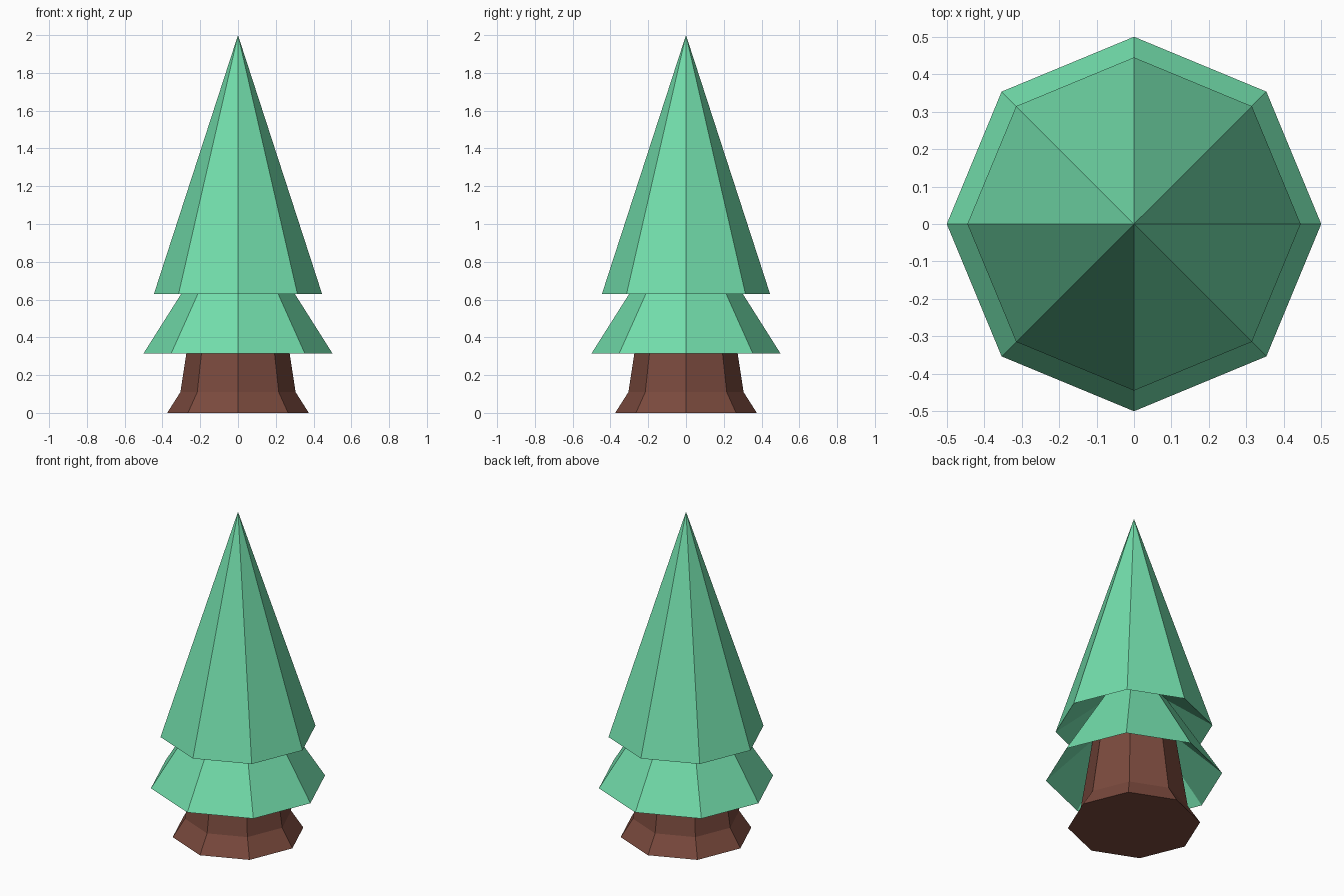
import bpy, bmesh, math

if "Cube" in bpy.data.objects:
    bpy.data.objects.remove(bpy.data.objects["Cube"])

SIDES = 8


def material(name, color):
    mat = bpy.data.materials.new(name)
    mat.diffuse_color = color
    mat.use_nodes = True
    mat.node_tree.nodes["Principled BSDF"].inputs["Base Color"].default_value = mat.diffuse_color
    return mat


def lathe(name, profile, mat):
    """Spin a (radius, z) profile into a faceted eight-sided part."""
    bm = bmesh.new()
    rings = []
    for r, z in profile:
        if r == 0:
            rings.append([bm.verts.new((0, 0, z))] * SIDES)
        else:
            rings.append([bm.verts.new((r * math.cos(math.tau * i / SIDES),
                                        r * math.sin(math.tau * i / SIDES), z))
                          for i in range(SIDES)])
    for low, high in zip(rings, rings[1:]):
        for i in range(SIDES):
            j = (i + 1) % SIDES
            corners = [low[i], low[j], high[j], high[i]]
            bm.faces.new(list(dict.fromkeys(corners)))
    mesh = bpy.data.meshes.new(name)
    # Close the flat base where the part stands on the ground
    if profile[0][1] == 0:
        bm.faces.new(rings[0][::-1])
    bm.to_mesh(mesh)
    bm.free()
    mesh.materials.append(mat)
    obj = bpy.data.objects.new(name, mesh)
    bpy.context.collection.objects.link(obj)
    return obj


bark = material("bark", (0.195, 0.068, 0.047, 1))
needles = material("needles", (0.17, 0.73, 0.41, 1))

# Trunk with flared foot, rising into the lower branches
lathe("trunk", [(0.375, 0), (0.305, 0.11), (0.235, 0.565)], bark)

# Branch tiers: hollowed underside, rim, outer slope
lathe("lower_branches", [(0.235, 0.565), (0.5, 0.315), (0.19, 0.805)], needles)
lathe("upper_branches", [(0.19, 0.805), (0.445, 0.63), (0, 2)], needles)
